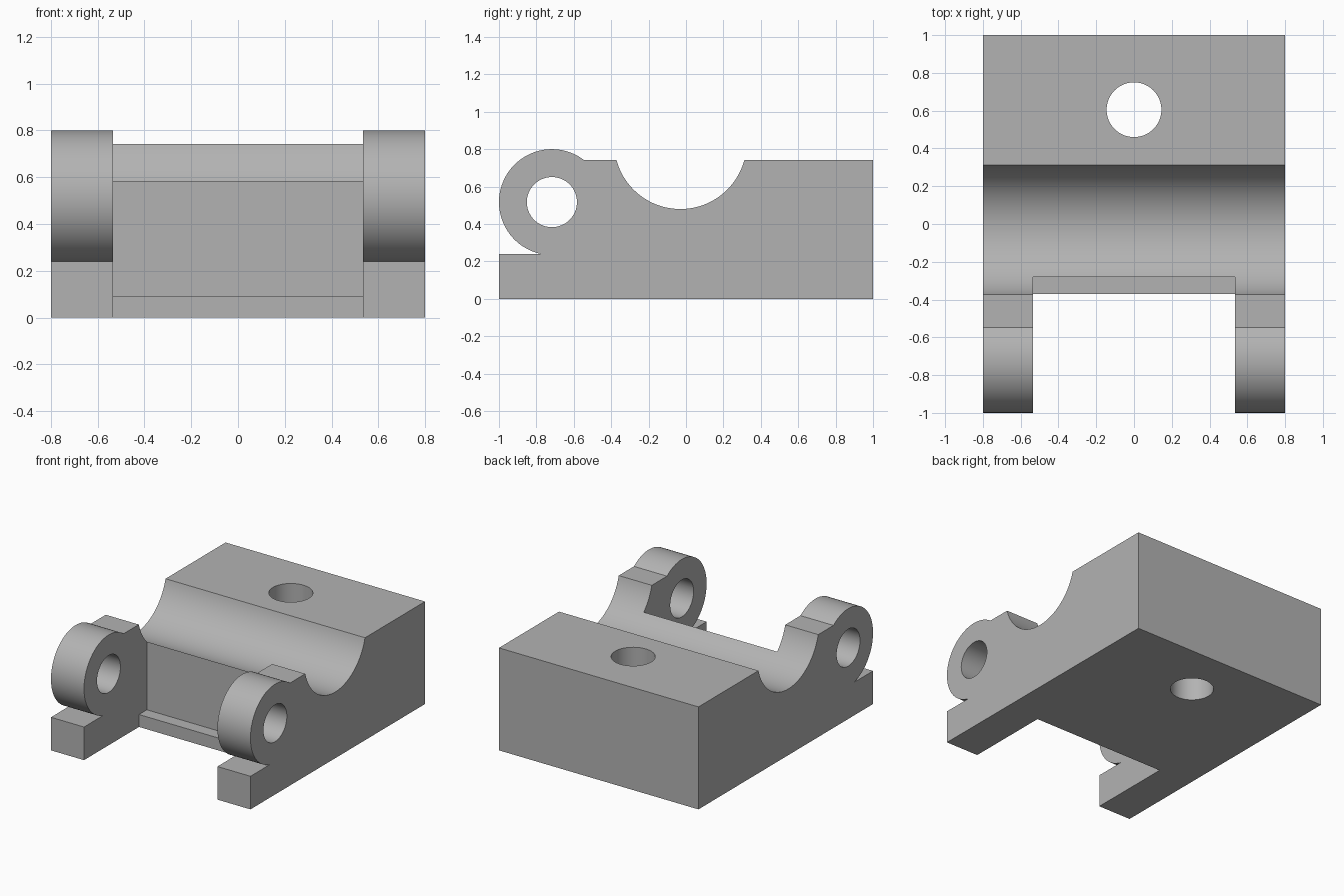
import bpy, bmesh, math
from mathutils import Matrix

cube = bpy.data.objects.get("Cube")
if cube:
    bpy.data.objects.remove(cube, do_unlink=True)

grey = bpy.data.materials.new("plain_grey")
grey.use_nodes = True
grey.diffuse_color = (0.45, 0.45, 0.45, 1)
grey.node_tree.nodes["Principled BSDF"].inputs["Base Color"].default_value = grey.diffuse_color


def add_object(name, bm):
    bmesh.ops.recalc_face_normals(bm, faces=bm.faces)
    mesh = bpy.data.meshes.new(name)
    bm.to_mesh(mesh)
    bm.free()
    mesh.materials.append(grey)
    obj = bpy.data.objects.new(name, mesh)
    bpy.context.collection.objects.link(obj)
    return obj


def prism(name, profile, half_width):
    """Extrude a (y, z) profile symmetrically along x."""
    bm = bmesh.new()
    face = bm.faces.new([bm.verts.new((-half_width, y, z)) for y, z in profile])
    ext = bmesh.ops.extrude_face_region(bm, geom=[face])["geom"]
    verts = [v for v in ext if isinstance(v, bmesh.types.BMVert)]
    bmesh.ops.translate(bm, verts=verts, vec=(2 * half_width, 0, 0))
    return add_object(name, bm)


def rod(name, radius, length, matrix):
    bm = bmesh.new()
    bmesh.ops.create_cone(bm, cap_ends=True, segments=64, radius1=radius,
                          radius2=radius, depth=length, matrix=matrix)
    return add_object(name, bm)


def arc(cy, cz, radius, start, end, steps):
    angles = [start + (end - start) * i / steps for i in range(steps + 1)]
    return [(cy + radius * math.cos(a), cz + radius * math.sin(a)) for a in angles]


# Side profile: block, round saddle, hinge knuckle and front foot
TOP, SHELF = 0.743, 0.24
SADDLE = (-0.03, 0.834, 0.354)
KNUCKLE = (-0.717, 0.517, 0.283)
dip = math.asin((SADDLE[1] - TOP) / SADDLE[2])
rise = math.asin((TOP - KNUCKLE[1]) / KNUCKLE[2])
drop = math.asin((KNUCKLE[1] - SHELF) / KNUCKLE[2])
profile = [(-1, 0), (1, 0), (1, TOP)]
profile += arc(*SADDLE, -dip, dip - math.pi, 48)
profile += arc(*KNUCKLE, rise, math.pi + drop, 64)
profile.append((-1, SHELF))
body = prism("hinge_block", profile, 0.8)

# Cutters: stepped pocket between the arms, hinge pin bore, bolt hole
pocket = prism("pocket_cutter", [(-1.2, -0.2), (-0.37, -0.2), (-0.37, 0.09),
                                 (-0.28, 0.09), (-0.28, 1), (-1.2, 1)], 0.535)
bore = rod("pin_bore_cutter", 0.134, 2,
           Matrix.Translation((0, KNUCKLE[0], KNUCKLE[1])) @ Matrix.Rotation(math.pi / 2, 4, "Y"))
bolt = rod("bolt_hole_cutter", 0.145, 3, Matrix.Translation((0, 0.605, 0)))

for cutter in (pocket, bore, bolt):
    mod = body.modifiers.new(cutter.name, "BOOLEAN")
    mod.operation = "DIFFERENCE"
    mod.solver = "EXACT"
    mod.object = cutter

# Apply the cuts, remove the helpers and smooth the round surfaces
bpy.ops.object.select_all(action="DESELECT")
body.select_set(True)
bpy.context.view_layer.objects.active = body
for mod in list(body.modifiers):
    bpy.ops.object.modifier_apply(modifier=mod.name)
for cutter in (pocket, bore, bolt):
    bpy.data.objects.remove(cutter, do_unlink=True)
bpy.ops.object.shade_smooth_by_angle(angle=math.radians(25))
